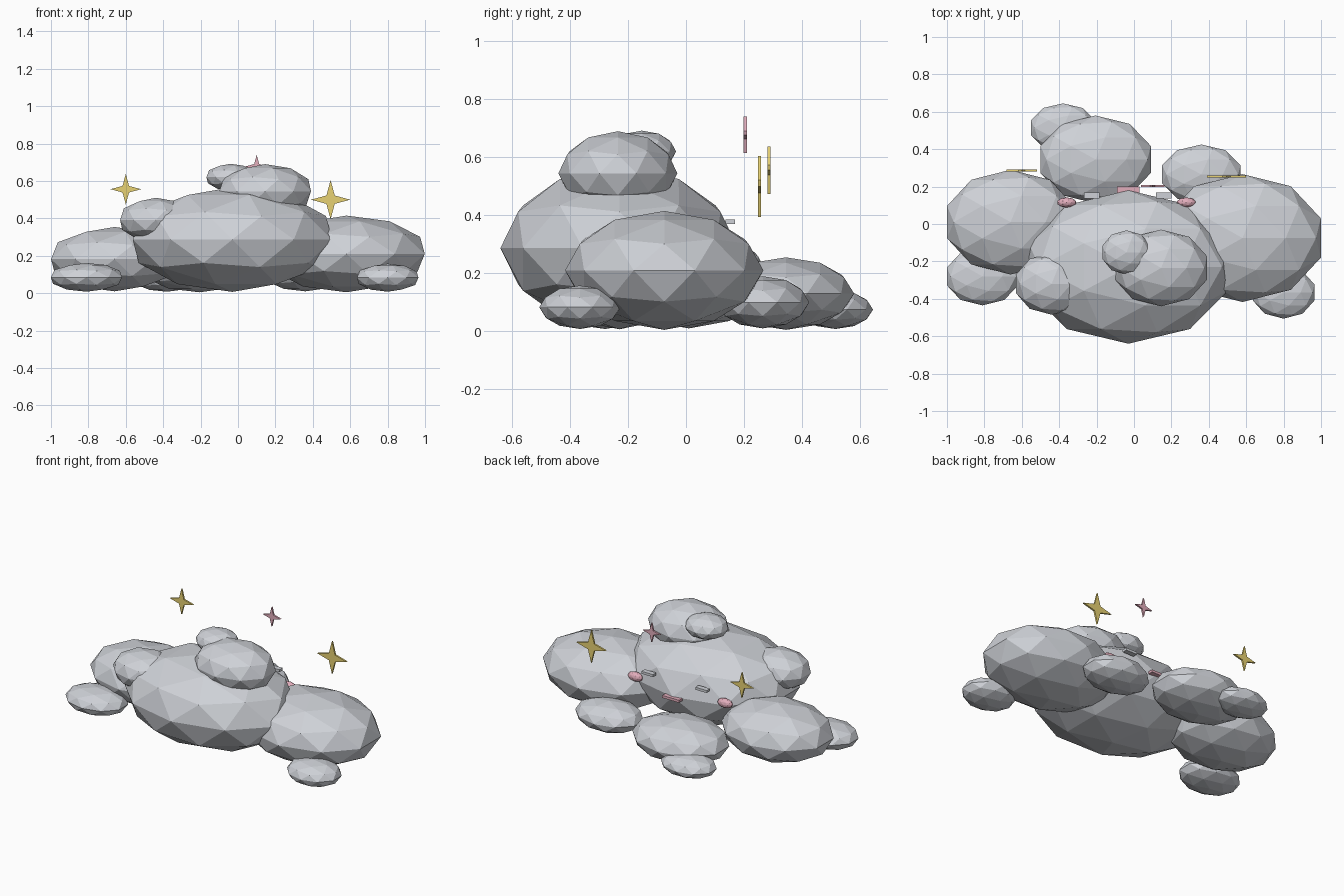
import bpy
import math

cube = bpy.data.objects.get("Cube")
if cube:
    bpy.data.objects.remove(cube, do_unlink=True)


def material(name, color):
    mat = bpy.data.materials.new(name)
    mat.use_nodes = True
    mat.diffuse_color = (*color, 1)
    mat.node_tree.nodes["Principled BSDF"].inputs["Base Color"].default_value = (*color, 1)
    return mat


GREY = material("cloud grey", (0.62, 0.64, 0.68))
GOLD = material("sparkle gold", (0.80, 0.64, 0.17))
PINK = material("soft pink", (0.76, 0.42, 0.50))


def finish(obj, name, mat):
    obj.name = name
    obj.data.materials.append(mat)
    return obj


def puff(name, location, radii, mat=GREY):
    """Low-poly faceted ellipsoid."""
    bpy.ops.mesh.primitive_ico_sphere_add(subdivisions=2, radius=1, location=location)
    obj = bpy.context.object
    obj.scale = radii
    return finish(obj, name, mat)


def block(name, location, size, mat):
    bpy.ops.mesh.primitive_cube_add(size=1, location=location)
    obj = bpy.context.object
    obj.scale = size
    return finish(obj, name, mat)


def sparkle(name, location, radius, mat, depth=0.011):
    """Upright four-pointed star plate."""
    ring = []
    for i in range(8):
        r = radius if i % 2 == 0 else radius * 0.3
        a = i * math.pi / 4
        ring.append((r * math.cos(a), r * math.sin(a)))
    verts = [(x, y, z) for y in (-depth / 2, depth / 2) for x, z in ring]
    faces = [tuple(range(8)), tuple(range(15, 7, -1))]
    faces += [(i, i + 8, (i + 1) % 8 + 8, (i + 1) % 8) for i in range(8)]
    mesh = bpy.data.meshes.new(name)
    mesh.from_pydata(verts, [], faces)
    obj = bpy.data.objects.new(name, mesh)
    obj.location = location
    bpy.context.collection.objects.link(obj)
    return finish(obj, name, mat)


# Cloud body and the large side lobes
puff("cloud_body", (-0.03, -0.23, 0.287), (0.56, 0.41, 0.28))
puff("left_lobe", (0.58, -0.075, 0.21), (0.44, 0.342, 0.205))
puff("right_lobe", (-0.66, 0.01, 0.182), (0.357, 0.28, 0.172))

# Upper puffs
puff("crown_puff", (0.145, -0.235, 0.545), (0.258, 0.205, 0.145))
puff("small_crown_puff", (-0.04, -0.152, 0.62), (0.135, 0.118, 0.072))
puff("right_shoulder_puff", (-0.44, -0.32, 0.392), (0.2, 0.165, 0.118))

# Low puffs around the base
puff("back_puff", (-0.205, 0.345, 0.13), (0.31, 0.235, 0.125))
puff("back_left_puff", (0.36, 0.265, 0.1), (0.22, 0.16, 0.09))
puff("small_back_puff", (-0.38, 0.515, 0.075), (0.18, 0.13, 0.067))
puff("front_right_puff", (-0.81, -0.28, 0.085), (0.2, 0.155, 0.077))
puff("front_left_puff", (0.8, -0.366, 0.083), (0.173, 0.14, 0.075))

# Face on the rear side of the body
for side, sign in (("left", 1), ("right", -1)):
    block(side + "_eye", (-0.033 + sign * 0.192, 0.152, 0.378), (0.082, 0.033, 0.016), GREY)
    puff(side + "_cheek", (-0.04 + sign * 0.32, 0.115, 0.31), (0.052, 0.027, 0.03), PINK)
block("mouth", (-0.03, 0.183, 0.28), (0.12, 0.033, 0.016), PINK)

# Floating sparkles
sparkle("large_sparkle", (0.495, 0.254, 0.5), 0.105, GOLD)
sparkle("medium_sparkle", (-0.6, 0.286, 0.556), 0.082, GOLD)
sparkle("small_sparkle", (0.1, 0.204, 0.677), 0.063, PINK)
